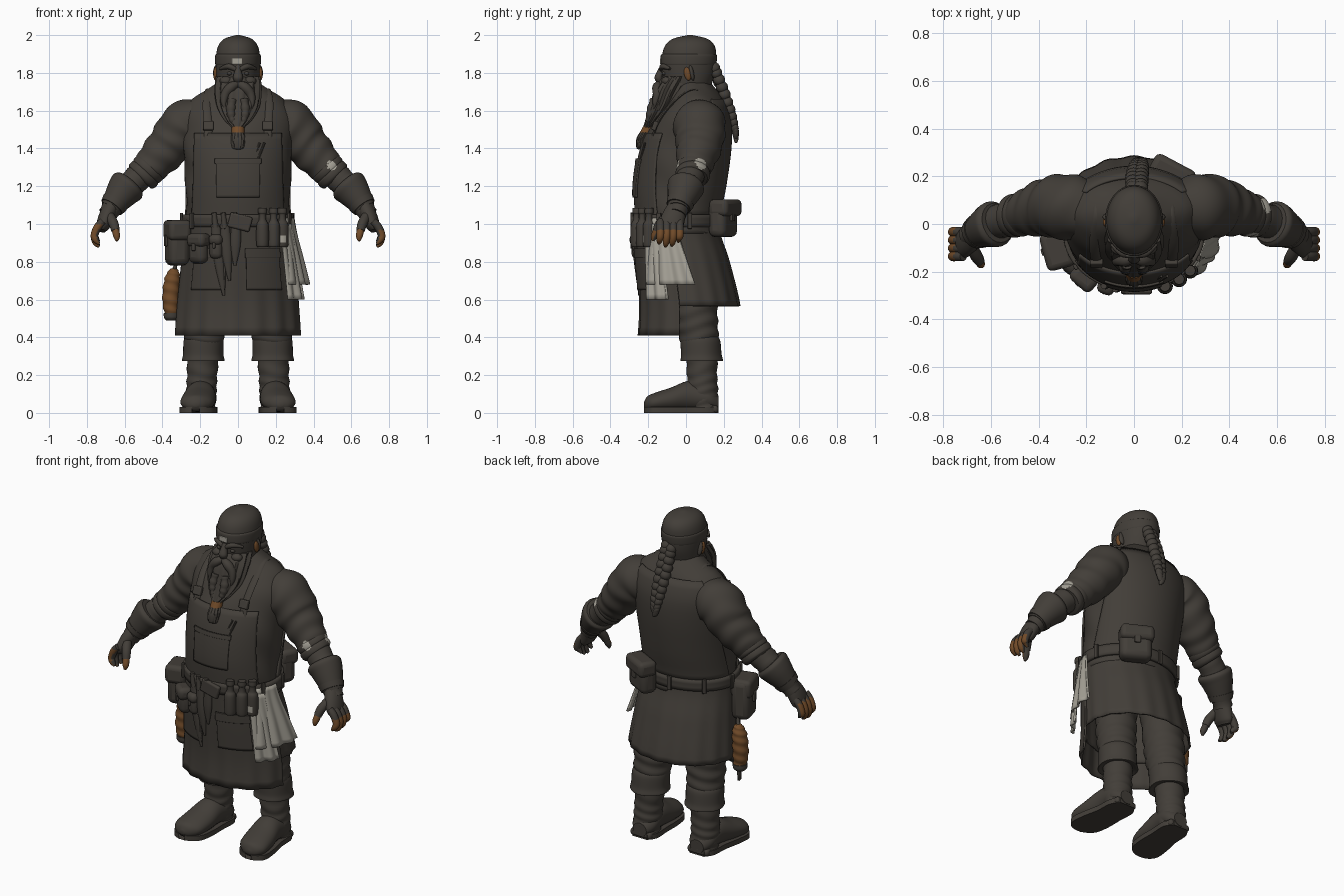
import bpy, bmesh
from math import sin, cos, pi, radians
from mathutils import Vector

if "Cube" in bpy.data.objects:
    bpy.data.objects.remove(bpy.data.objects["Cube"])


def material(name, rgb):
    m = bpy.data.materials.new(name)
    m.use_nodes = True
    m.diffuse_color = (*rgb, 1)
    m.node_tree.nodes["Principled BSDF"].inputs["Base Color"].default_value = (*rgb, 1)
    return m


DARK = material("dark_leather", (0.055, 0.048, 0.040))
BROWN = material("warm_brown", (0.165, 0.07, 0.022))
PALE = material("pale_linen", (0.37, 0.35, 0.30))
X, Y, Z = Vector((1, 0, 0)), Vector((0, 1, 0)), Vector((0, 0, 1))


def smooth(rows, k):
    """Catmull-Rom interpolation of control rows."""
    out = []
    for i in range(len(rows) - 1):
        a, b, c, d = (rows[max(0, min(len(rows) - 1, i + j))] for j in (-1, 0, 1, 2))
        for n in range(k):
            t = n / k
            out.append(tuple(q + .5 * t * (r - p + t * (2*p - 5*q + 4*r - s + t * (3*(q - r) + s - p)))
                             for p, q, r, s in zip(a, b, c, d)))
    return out + [tuple(rows[-1])]


def grid(name, rings, closed, mat, thick=0):
    bm = bmesh.new()
    vs = [[bm.verts.new(p) for p in r] for r in rings]
    n = len(vs[0])
    for a, b in zip(vs, vs[1:]):
        for i in range(n if closed else n - 1):
            j = (i + 1) % n
            bm.faces.new((a[i], a[j], b[j], b[i]))
    if closed and not thick:
        bm.faces.new(vs[0])
        bm.faces.new(vs[-1])
    bmesh.ops.recalc_face_normals(bm, faces=bm.faces)
    me = bpy.data.meshes.new(name)
    bm.to_mesh(me)
    bm.free()
    me.materials.append(mat)
    ob = bpy.data.objects.new(name, me)
    bpy.context.collection.objects.link(ob)
    if thick:
        mod = ob.modifiers.new("thickness", "SOLIDIFY")
        mod.thickness, mod.offset = thick, 0
    return ob


def paint(ob, mat, rule):
    """Give a second colour to the faces whose centre and normal pass a rule."""
    ob.data.materials.append(mat)
    for f in ob.data.polygons:
        if rule(f.center, f.normal):
            f.material_index = 1


def loft(name, rows, mat=DARK, axis=None, ref=Y, k=6, n=24, wave=None):
    """Rows are x, y, z, radius[, second radius] along a path."""
    pts = smooth([r if len(r) > 4 else (*r, r[3]) for r in rows], k)
    rings = []
    for i, p in enumerate(pts):
        c = Vector(p[:3])
        t = axis or (Vector(pts[min(i + 1, len(pts) - 1)][:3]) - Vector(pts[max(i - 1, 0)][:3])).normalized()
        u = ref.cross(t).normalized()
        v = t.cross(u)
        ring = []
        for j in range(n):
            a = 2 * pi * j / n
            w = 1 + (wave(i / (len(pts) - 1), a) if wave else 0)
            ring.append(c + (u * p[3] * cos(a) + v * p[4] * sin(a)) * w)
        rings.append(ring)
    return grid(name, rings, True, mat)


def flip(rows, s):
    return [(r[0] * s, *r[1:]) for r in rows]


def ball(name, loc, size, mat=DARK, rot=(0, 0, 0)):
    bpy.ops.mesh.primitive_uv_sphere_add(segments=20, ring_count=12, location=loc, rotation=rot)
    ob = bpy.context.object
    ob.name, ob.scale = name, size
    ob.data.materials.append(mat)


def box(name, loc, size, mat=DARK, rot=(0, 0, 0), bevel=.01):
    bpy.ops.mesh.primitive_cube_add(size=1, location=loc, rotation=rot)
    ob = bpy.context.object
    ob.name, ob.scale = name, size
    bpy.ops.object.transform_apply(location=False, rotation=False)
    ob.data.materials.append(mat)
    mod = ob.modifiers.new("soft edges", "BEVEL")
    mod.width, mod.segments = bevel, 3


# Body silhouette: z, centre y, half width, half depth
BODY = smooth([(.40, .025, .328, .262), (.57, .025, .316, .254), (.80, -.01, .292, .235), (1.0, -.042, .27, .21),
               (1.2, -.03, .272, .231), (1.4, 0, .285, .228), (1.55, .035, .29, .192),
               (1.65, .05, .245, .14), (1.7, .045, .17, .115), (1.76, .03, .08, .08)], 8)


def body(z):
    for a, b in zip(BODY, BODY[1:]):
        if z <= b[0]:
            t = max(0, (z - a[0]) / (b[0] - a[0]))
            return [p + t * (q - p) for p, q in zip(a, b)][1:]
    return BODY[-1][1:]


def at(deg, z, off=0):
    cy, rx, ry = body(z)
    a = radians(deg)
    return Vector(((rx + off) * cos(a), cy + (ry + off) * sin(a), z))


def panel(name, z0, z1, a0, a1, off, mat=DARK, thick=.01, steps=14, n=40, bump=None, taper=0):
    """Sheet wrapped on the body between two heights and two angles."""
    full = a1 - a0 >= 360
    mid, rings = (a0 + a1) / 2, []
    for i in range(steps + 1):
        t = i / steps
        ring = []
        for j in range(n):
            f = j / (n if full else n - 1)
            a = mid + (a0 + (a1 - a0) * f - mid) * (1 - taper * t)
            ring.append(at(a, z0 + (z1 - z0) * t, off + (bump(t, f) if bump else 0)))
        rings.append(ring)
    return grid(name, rings, full, mat, thick)


# Torso, coat skirt, apron and vest
panel("torso", .95, 1.76, 0, 360, 0, steps=40, n=64,
      bump=lambda t, f: .004 * sin(22 * t + 3 * sin(4 * pi * f)))
panel("coat_skirt", .565, 1.02, 0, 360, 0, n=96, bump=lambda t, f: .004 * (1 - t) * sin(2 * pi * 17 * f))
panel("apron_skirt", .41, 1.02, 193, 347, .011, n=70,
      bump=lambda t, f: .005 * (1 - t) * sin(2 * pi * 7 * f))
panel("apron_bib", 1.0, 1.48, 208, 332, .01, taper=.2)
panel("chest_pocket", 1.14, 1.34, 247, 293, .018)
panel("chest_pocket_hem", 1.32, 1.345, 246, 294, .02)
for name, a in (("left", 278), ("right", 222)):
    panel(name + "_apron_pocket", .65, .86, a, a + 36, .022)
    panel(name + "_apron_pocket_flap", .82, .87, a - 1, a + 37, .026)
panel("vest_back", 1.03, 1.66, 5, 175, .008, taper=.35)
panel("belt", .985, 1.05, 0, 360, .018, thick=.018, n=64, steps=3)
for i in range(9):
    a = 15 + i * 40
    box("belt_loop", at(a, 1.017, .03), (.025, .015, .085), rot=(0, 0, radians(a + 90)), bevel=.004)
box("belt_buckle", at(272, 1.01, .03), (.12, .025, .08), rot=(0, .25, 0))
loft("collar", [(0, .04, 1.67, .15, .12), (0, .035, 1.71, .132, .115), (0, .03, 1.735, .11, .1)], axis=Z)

# Head, cap and face
loft("head", [(0, .03, 1.64, .085, .085), (0, .01, 1.72, .105, .12), (0, .012, 1.8, .115, .142),
              (0, .015, 1.87, .118, .145), (0, .02, 1.94, .106, .133), (0, .022, 1.98, .073, .092),
              (0, .022, 2.0, .01, .012)], axis=Z, n=40)
loft("cap_band", [(0, .012, 1.84, .117, .143), (0, .013, 1.85, .121, .148), (0, .015, 1.89, .121, .149),
                  (0, .015, 1.9, .114, .141)], axis=Z, n=40)
box("cap_badge", (-.006, -.134, 1.862), (.056, .008, .03), PALE, bevel=.003)
loft("nose", [(0, -.122, 1.84, .014), (0, -.134, 1.81, .018), (0, -.145, 1.775, .026, .022), (0, -.138, 1.75, .018)],
     axis=Z, n=16)
loft("beard", [(0, -.04, 1.78, .112, .08), (0, -.08, 1.71, .12, .085), (0, -.12, 1.62, .108, .07),
               (0, -.165, 1.55, .07, .048), (0, -.2, 1.505, .03), (0, -.228, 1.455, .036, .032),
               (0, -.24, 1.405, .03, .022), (0, -.242, 1.395, .012, .01)], axis=Z, n=64, k=8,
     wave=lambda s, a: .06 * sin(13 * a + 5 * s))
loft("beard_ring", [(0, -.195, 1.516, .033), (0, -.21, 1.485, .034)], BROWN, axis=Z)
for s, side in ((1, "left_"), (-1, "right_")):
    loft(side + "moustache", flip([(0, -.142, 1.742, .016), (.035, -.152, 1.725, .026), (.065, -.152, 1.69, .024),
                                   (.075, -.162, 1.645, .015), (.07, -.17, 1.61, .004)], s), n=12)
    loft(side + "beard_plait", flip([(.03, -.168, 1.66, .022), (.038, -.184, 1.6, .024), (.03, -.198, 1.55, .016),
                                     (.018, -.208, 1.525, .006)], s), n=12, wave=lambda t, a: .1 * sin(30 * t))
    loft(side + "eyebrow", flip([(.012, -.13, 1.818, .012), (.05, -.122, 1.834, .015),
                                 (.095, -.085, 1.822, .007)], s), ref=Z, n=12)
    ball(side + "eye", (.045 * s, -.116, 1.797), (.014, .012, .01))
    ball(side + "cheek", (.062 * s, -.1, 1.757), (.035, .03, .025))
    ball(side + "ear", (.119 * s, .008, 1.795), (.012, .018, .036), BROWN, (.2, 0, 0))
    ball(side + "ear_rim", (.114 * s, .03, 1.8), (.018, .012, .042), DARK, (.2, 0, 0))

# Braid down the back
for x, y, z, r in smooth([(.012, .15, 1.82, .044), (.012, .19, 1.72, .046),
                          (.018, .232, 1.6, .042), (.024, .26, 1.5, .028), (.026, .265, 1.46, .018)], 3):
    for s in (1, -1):
        ball("braid_lobe", (x + s * r * .35, y, z + s * .006), (r * .75, r * .7, .03), DARK, (0, s * .6, 0))

# Shoulder straps
for s, side in ((1, "left_"), (-1, "right_")):
    loft(side + "apron_strap", flip([(.155, -.185, 1.42, .007, .022), (.16, -.152, 1.53, .007, .022),
                                     (.165, -.07, 1.64, .007, .022), (.15, .04, 1.712, .007, .022),
                                     (.14, .15, 1.655, .007, .022)], s), ref=X, n=12)
    box(side + "strap_buckle", (.157 * s, -.165, 1.52), (.055, .025, .05), rot=(-.35, 0, 0), bevel=.006)
for x in (.08, .105):
    loft("chest_tool", [(x, -.24, 1.34, .006), (x + .035, -.218, 1.43, .006)], n=8)


def folds(s, a):
    return .035 * sin(32 * s + 1.5 * sin(a) + sin(2 * a))


# Arms, gauntlets and hands
HOLES = (Vector((.498, -.052, 1.312)), .027), (Vector((.545, .075, 1.315)), .034)
for s, side in ((1, "left_"), (-1, "right_")):
    sleeve = [loft(side + "sleeve", flip([(.14, .06, 1.56, .10), (.27, .072, 1.525, .132, .136),
                                          (.36, .07, 1.42, .118, .123), (.44, .05, 1.33, .1),
                                          (.5, .035, 1.26, .078)], s), k=12, n=56, wave=folds)]
    for x, y, z, r in ((.475, .04, 1.29, .088), (.5, .035, 1.262, .087)):
        sleeve.append(loft(side + "sleeve_roll",
                           flip([(x - .018, y, z + .021, r * .9), (x - .008, y, z + .01, r * 1.04),
                                 (x + .008, y, z - .01, r * 1.04), (x + .018, y, z - .021, r * .9)], s), n=56))
    if s > 0:
        for part in sleeve:
            paint(part, PALE, lambda c, n: any((c - h).length < r for h, r in HOLES))
    loft(side + "forearm", flip([(.47, .04, 1.3, .065), (.55, .015, 1.225, .073), (.63, -.02, 1.14, .062),
                                 (.69, -.05, 1.05, .05)], s), wave=folds)
    loft(side + "gauntlet_cuff", flip([(.572, .005, 1.215, .085), (.585, 0, 1.2, .098), (.61, -.01, 1.17, .09),
                                       (.65, -.03, 1.115, .07), (.675, -.04, 1.08, .056)], s))
    loft(side + "wrist_strap", flip([(.65, -.03, 1.115, .074), (.668, -.04, 1.09, .066)], s))
    loft(side + "palm", flip([(.67, -.045, 1.09, .042, .052), (.695, -.065, 1.04, .042, .062),
                              (.715, -.08, .99, .036, .064), (.722, -.085, .965, .022, .05)], s))
    top = .97 if s > 0 else 1.0
    for i in range(4):
        y, drop = -.135 + .034 * i, (.015, 0, .004, .025)[i]
        finger = loft(side + "finger", flip([(.715, y, 1.015, .02), (.742, y, .985, .021), (.76, y, .94, .02),
                                             (.752, y - .005, .9 + drop, .017), (.735, y - .008, .88 + drop, .007)], s),
                      BROWN, n=16)
        paint(finger, DARK, lambda c, n: n.x * s - .4 * n.y < -.15 or n.z > .5 or c.z > top)
    loft(side + "thumb", flip([(.685, -.09, 1.05, .026), (.66, -.135, 1.005, .026), (.648, -.155, .965, .022)], s), n=12)
    tip = loft(side + "thumb_tip", flip([(.65, -.152, .972, .019), (.642, -.168, .935, .018), (.642, -.175, .91, .007)],
                                        s), BROWN, n=12)
    paint(tip, DARK, lambda c, n: n.y > 0)

# Trousers and boots
for s, side in ((1, "left_"), (-1, "right_")):
    loft(side + "trouser_leg", flip([(.15, .04, .8, .11), (.17, .05, .6, .114), (.177, .06, .46, .109),
                                     (.18, .075, .36, .1)], s), axis=Z, k=10, n=32, wave=folds)
    loft(side + "boot_cuff", flip([(.18, .07, .41, .095), (.182, .075, .38, .106), (.184, .08, .31, .107),
                                   (.184, .082, .275, .112), (.184, .082, .28, .088)], s), axis=Z, n=36,
         wave=lambda t, a: .025 * t * sin(5 * a))
    loft(side + "boot_shaft", flip([(.183, .083, .33, .085), (.19, .085, .2, .08), (.194, .09, .11, .08),
                                    (.195, .095, .03, .075)], s), axis=Z, k=9, n=32, wave=folds)
    foot = [(.193, .172, .05, .045, .04), (.193, .12, .075, .078, .065), (.198, .02, .09, .08, .08),
            (.208, -.08, .07, .09, .064), (.218, -.165, .056, .086, .05), (.224, -.205, .05, .055, .038),
            (.224, -.222, .045, .015, .012)]
    loft(side + "boot_foot", flip(foot, s), axis=-Y, ref=Z, n=28)
    rim = smooth([(x, y, r + .004) for x, y, z, r, h in foot], 5)
    grid(side + "boot_sole", [[(s * (x + e * r), y, z) for x, y, r in rim]
                              for e, z in ((-1, .03), (-1, 0), (1, 0), (1, .03), (-1, .03))], False, DARK)
    box(side + "boot_heel", (.193 * s, .12, .02), (.14, .1, .04), bevel=.015)

# Belt pouches: angle, height, offset, width, depth, height
for name, a, z, off, w, d, h in (("large_pouch", 195, .9, .055, .15, .11, .24),
                                 ("small_pouch", 229, .87, .035, .11, .075, .16),
                                 ("side_pouch", 248, .88, .028, .07, .055, .13),
                                 ("back_pouch", 62, 1.03, .06, .18, .1, .2)):
    rot = (0, 0, radians(a + 90))
    box(name, at(a, z, off), (w, d, h), rot=rot, bevel=.035)
    box(name + "_flap", at(a, z + h * .28, off + .006), (w * 1.06, d * 1.1, h * .45), rot=rot, bevel=.025)
    box(name + "_clasp", at(a, z + h * .05, off + d * .56), (w * .2, .015, h * .25), rot=rot, bevel=.005)

# Knives, holster and bottles at the front
for name, a, b, z1 in (("knife_sheath", 246, 257, .62), ("short_sheath", 256, 262, .7), ("tool_holster", 268, 267, .78)):
    p, m, q = at(a, 1.0, .022), at((a + b) / 2, (1 + z1) / 2, .024), at(b, z1, .022)
    loft(name, [(*p, .024, .014), (*m, .027, .014), (*q, .007, .006)], n=12)
    loft(name + "_handle", [(p.x, p.y - .004, .98, .016), (p.x - .008, p.y - .006, 1.06, .013)], n=12)
for a in (295, 308, 320):
    p = at(a, .95, .033)
    bottle = loft("belt_bottle", [(p.x, p.y, z, r) for z, r in ((.88, .02), (.89, .032), (.99, .032), (1.02, .02),
                                                                (1.05, .018), (1.06, .024), (1.085, .022))],
                  axis=Z, n=20)
paint(bottle, PALE, lambda c, n: n.y < -.75 and .9 < c.z < .94)

# Hanging cloth
panel("hanging_cloth", .68, 1.03, 316, 367, .025, PALE, .012, n=60, taper=.4,
      bump=lambda t, f: .04 * (1 - t) + .008 * (1.1 - t) * sin(2 * pi * 3 * f))
panel("cloth_front_fold", .6, 1.0, 314, 338, .035, PALE, .012, n=36, taper=.2,
      bump=lambda t, f: .03 * (1 - t) + .008 * (1.1 - t) * sin(2 * pi * 2 * f))

# Wrapped flask hanging at the right hip
loft("wrapped_flask", [(-.352, -.02, .525, .036), (-.356, -.02, .58, .043), (-.354, -.02, .65, .044),
                       (-.348, -.02, .71, .041), (-.342, -.02, .75, .028), (-.34, -.02, .765, .014)],
     BROWN, axis=Z, k=8, wave=lambda t, a: .06 * sin(38 * t + a))
loft("flask_base", [(-.352, -.02, .49, .028), (-.352, -.02, .505, .04), (-.352, -.02, .53, .041)], axis=Z)
loft("flask_cord", [(-.34, -.02, .75, .014), (-.325, -.035, .8, .008), (-.29, -.05, .95, .008)], n=10)

# Smooth shading with crisp edges
bpy.ops.object.select_all(action="DESELECT")
for ob in bpy.context.scene.objects:
    if ob.type == "MESH":
        ob.select_set(True)
        bpy.context.view_layer.objects.active = ob
bpy.ops.object.shade_smooth_by_angle(angle=radians(40))
